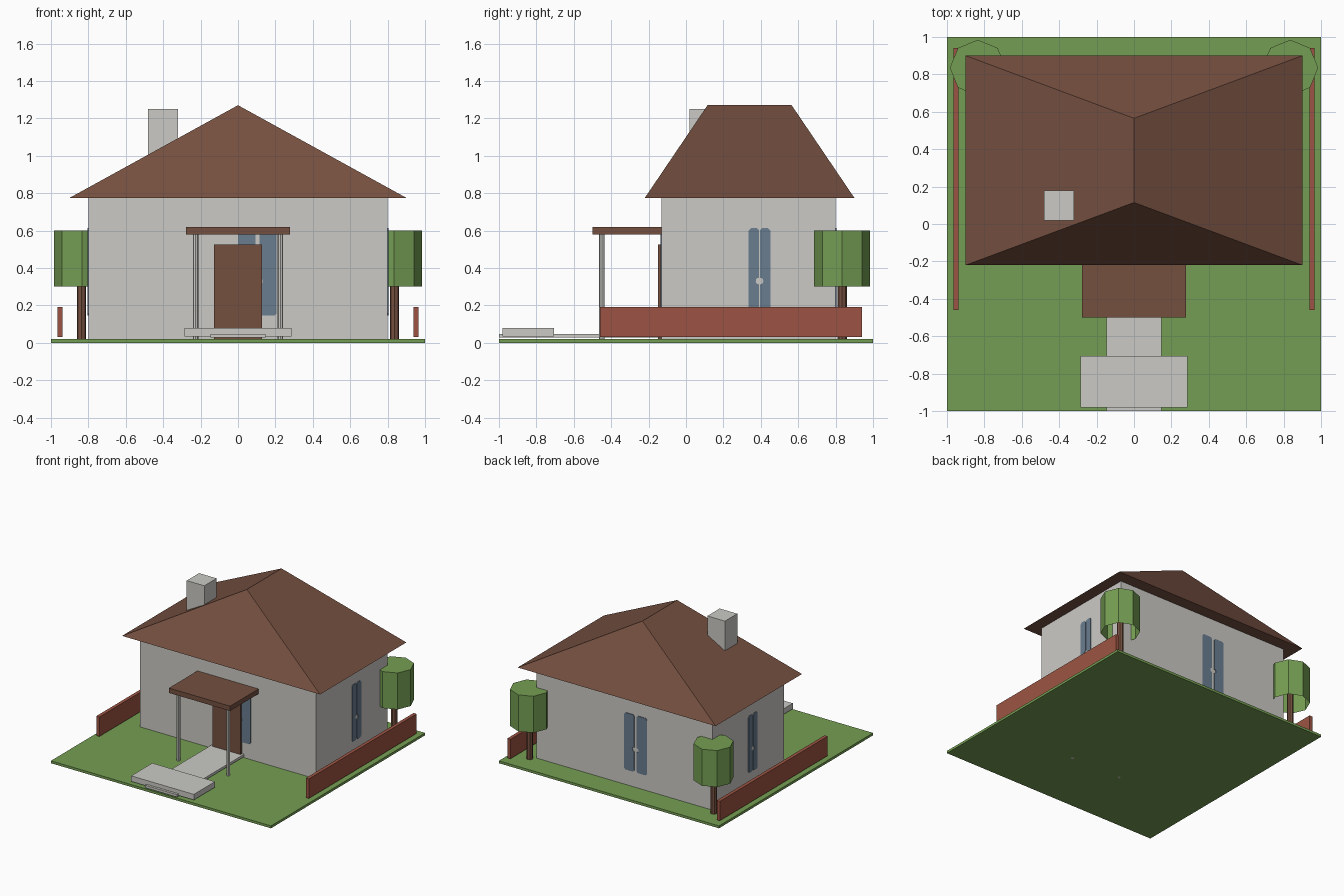
import bpy, bmesh, math
from mathutils import Matrix

if "Cube" in bpy.data.objects:
    bpy.data.objects.remove(bpy.data.objects["Cube"])


def material(name, rgb):
    m = bpy.data.materials.new(name)
    lin = [(c / 255 / 12.92) if c < 10 else ((c / 255 + 0.055) / 1.055) ** 2.4 for c in rgb]
    m.diffuse_color = (*lin, 1)
    m.use_nodes = True
    m.node_tree.nodes["Principled BSDF"].inputs["Base Color"].default_value = m.diffuse_color
    return m


GREEN = material("green", (117, 158, 83))
STONE = material("pale_stone", (203, 202, 197))
BROWN = material("brown", (117, 80, 64))
BRICK = material("brick_red", (156, 84, 67))
GLASS = material("window_blue", (106, 125, 144))


def finish(name, bm, mat):
    bmesh.ops.recalc_face_normals(bm, faces=bm.faces)
    me = bpy.data.meshes.new(name)
    bm.to_mesh(me)
    bm.free()
    me.materials.append(mat)
    ob = bpy.data.objects.new(name, me)
    bpy.context.collection.objects.link(ob)
    return ob


def box(name, x, y, z, mat):
    bm = bmesh.new()
    size = Matrix.Diagonal((x[1] - x[0], y[1] - y[0], z[1] - z[0], 1))
    mid = Matrix.Translation((sum(x) / 2, sum(y) / 2, sum(z) / 2))
    bmesh.ops.create_cube(bm, size=1, matrix=mid @ size)
    return finish(name, bm, mat)


def prism(name, x, y, z, r, mat, open_bottom=False):
    bm = bmesh.new()
    bmesh.ops.create_cone(bm, cap_ends=True, segments=8, radius1=r, radius2=r, depth=z[1] - z[0],
                          matrix=Matrix.Translation((x, y, sum(z) / 2)))
    if open_bottom:
        bm.normal_update()
        low = [f for f in bm.faces if f.normal.z < -0.9]
        bmesh.ops.delete(bm, geom=low, context='FACES_ONLY')
    return finish(name, bm, mat)


# Lawn and house walls
box("lawn", (-1, 1), (-1, 1), (0, 0.02), GREEN)
box("house_walls", (-0.8, 0.8), (-0.13, 0.8), (0.02, 0.775), STONE)

# Hipped roof with the ridge running front to back
bm = bmesh.new()
eaves = [bm.verts.new((x, y, 0.775)) for x, y in ((-0.9, -0.22), (0.9, -0.22), (0.9, 0.9), (-0.9, 0.9))]
front, back = (bm.verts.new((0, y, 1.27)) for y in (0.115, 0.565))
a, b, c, d = eaves
for face in ((a, b, c, d), (a, b, front), (b, c, back, front), (c, d, back), (d, a, front, back)):
    bm.faces.new(face)
finish("hipped_roof", bm, BROWN)
box("chimney", (-0.48, -0.32), (0.02, 0.18), (0.95, 1.25), STONE)

# Door and porch
box("front_door", (-0.128, 0.128), (-0.15, -0.12), (0.02, 0.525), BROWN)
box("porch_roof", (-0.278, 0.278), (-0.5, -0.13), (0.58, 0.62), BROWN)

# Path and wide step
box("path", (-0.146, 0.146), (-1, -0.13), (0.028, 0.048), STONE)
box("wide_step", (-0.285, 0.285), (-0.98, -0.705), (0.034, 0.08), STONE)

# Porch posts, garden walls and trees on both sides
for side, s in (("left", -1), ("right", 1)):
    prism(side + "_porch_post", s * 0.227, -0.45, (0, 0.58), 0.0145, STONE)
    box(side + "_garden_wall", sorted((s * 0.938, s * 0.966)), (-0.46, 0.94), (0.03, 0.19), BRICK)
    prism(side + "_tree_trunk", s * 0.837, 0.835, (0.02, 0.55), 0.025, BROWN)
    prism(side + "_tree_crown", s * 0.835, 0.835, (0.3, 0.6), 0.15, GREEN, open_bottom=True)


# Window: two thin panes with clipped corners and a round notch in the facing edges
def window(name, origin, angle, width, gap):
    z0, z1, zn, r, c = 0.145, 0.613, 0.33, 0.018, 0.012
    w = (width - gap) / 2
    notch = [(w - r * math.sin(t), zn - r * math.cos(t)) for t in (math.pi * i / 6 for i in range(7))]
    pts = [(0, z0 + c), (c, z0), (w - c, z0), (w, z0 + c), *notch,
           (w, z1 - c), (w - c, z1), (c, z1), (0, z1 - c)]
    bm = bmesh.new()
    for flip in (False, True):
        face = bm.faces.new([bm.verts.new((width - u if flip else u, -0.005, z)) for u, z in pts])
        ext = bmesh.ops.extrude_face_region(bm, geom=[face])
        moved = [v for v in ext["geom"] if isinstance(v, bmesh.types.BMVert)]
        bmesh.ops.translate(bm, verts=moved, vec=(0, 0.008, 0))
    bm.transform(Matrix.Translation(origin) @ Matrix.Rotation(angle, 4, 'Z'))
    finish(name, bm, GLASS)


window("front_window", (0, -0.13, 0), 0, 0.207, 0.022)
window("back_window", (0, 0.8, 0), math.pi, 0.207, 0.022)
window("right_window", (0.8, 0.335, 0), math.pi / 2, 0.116, 0.005)
window("left_window", (-0.8, 0.335, 0), -math.pi / 2, 0.116, 0.005)
